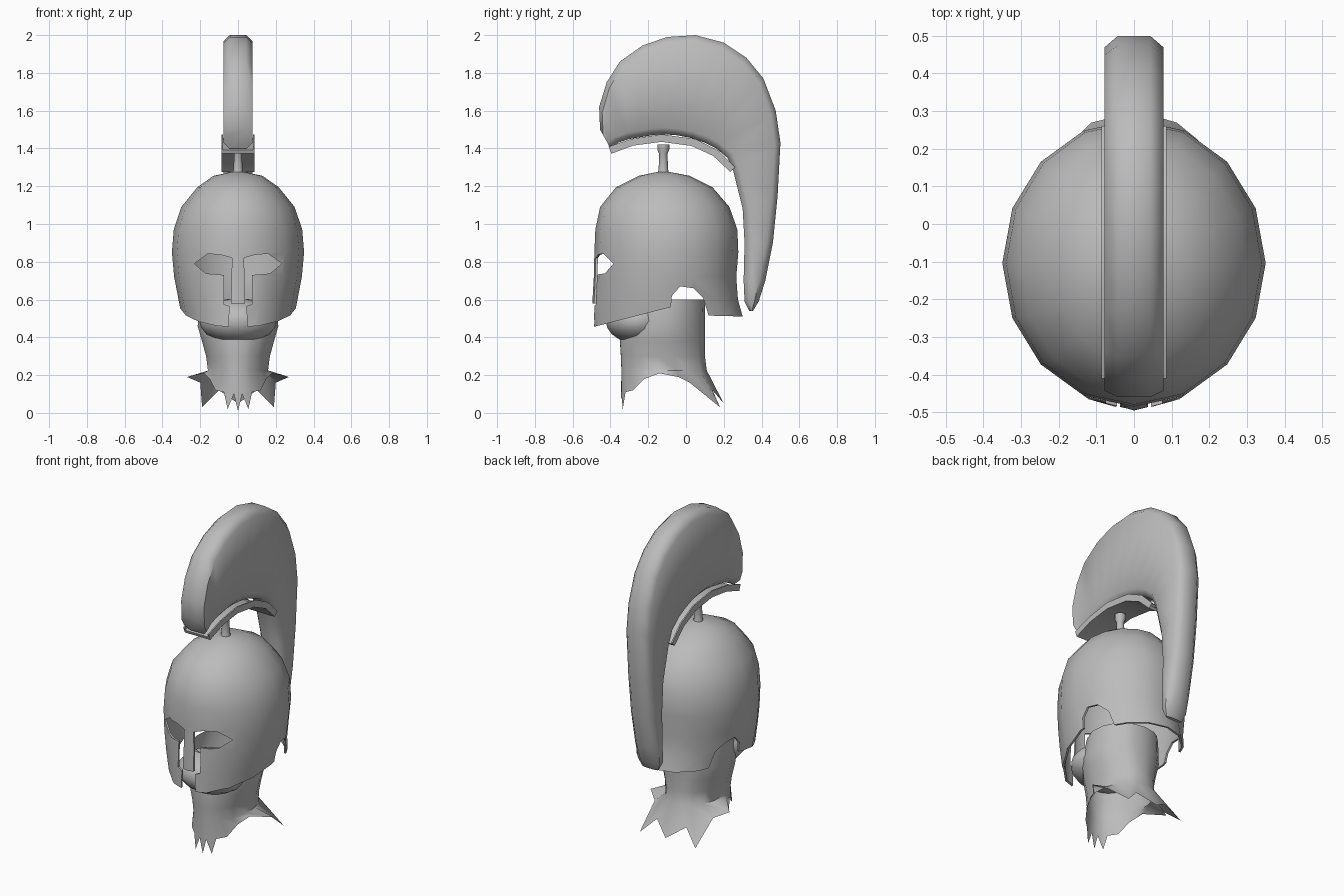
import bpy
import bmesh
from math import atan2, cos, pi, radians, sin

default = bpy.data.objects.get("Cube")
if default:
    bpy.data.objects.remove(default, do_unlink=True)

grey = bpy.data.materials.new("plain_grey")
grey.use_nodes = True
colour = (0.5, 0.5, 0.5, 1)
grey.diffuse_color = colour
grey.node_tree.nodes["Principled BSDF"].inputs["Base Color"].default_value = colour

MID_Y = -0.12


def finish(name, bm, angle=40):
    """Turn a bmesh into a shaded, coloured object."""
    bmesh.ops.recalc_face_normals(bm, faces=bm.faces)
    mesh = bpy.data.meshes.new(name)
    bm.to_mesh(mesh)
    bm.free()
    mesh.materials.append(grey)
    obj = bpy.data.objects.new(name, mesh)
    bpy.context.collection.objects.link(obj)
    smooth(obj, angle)
    return obj


def smooth(obj, angle):
    bpy.ops.object.select_all(action="DESELECT")
    obj.select_set(True)
    bpy.context.view_layer.objects.active = obj
    bpy.ops.object.shade_smooth_by_angle(angle=radians(angle))


def loft(rings, closed=True, cap_start=False, cap_end=False):
    """Skin a list of equally long point rings."""
    bm = bmesh.new()
    rows = [[bm.verts.new(p) for p in ring] for ring in rings]
    for a, b in zip(rows, rows[1:]):
        n = len(a)
        for i in range(n if closed else n - 1):
            j = (i + 1) % n
            bm.faces.new((a[i], a[j], b[j], b[i]))
    if cap_start:
        bm.faces.new(rows[0])
    if cap_end:
        bm.faces.new(rows[-1])
    return bm


def oval(z, rx, front, back, angles):
    mid, ry = (front + back) / 2, (back - front) / 2
    return [(rx * sin(a), mid - ry * cos(a), z) for a in angles]


def cut(obj, name, start, end):
    """Subtract the prism between two outlines, then drop the cutter."""
    cutter = finish(name, loft([start, end], True, True, True))
    cutter.hide_render = True
    mod = obj.modifiers.new(name, "BOOLEAN")
    mod.operation, mod.solver, mod.object = "DIFFERENCE", "EXACT", cutter
    apply_modifiers(obj)
    bpy.data.objects.remove(cutter, do_unlink=True)


def apply_modifiers(obj):
    graph = bpy.context.evaluated_depsgraph_get()
    graph.update()
    mesh = bpy.data.meshes.new_from_object(obj.evaluated_get(graph))
    obj.modifiers.clear()
    obj.data = mesh


# Helmet bowl: sixteen-sided rings of height, half width, front and back
bowl = [(1.278, .02, -.14, -.1), (1.255, .13, -.25, .02), (1.195, .215, -.37, .14),
        (1.09, .3, -.455, .23), (.97, .34, -.48, .272), (.85, .35, -.485, .277),
        (.72, .338, -.488, .266), (.6, .315, -.495, .275), (.42, .28, -.5, .325)]
around = [2 * pi * i / 16 for i in range(16)]
helmet = finish("helmet", loft([oval(*r, around) for r in bowl], cap_start=True))
shell = helmet.modifiers.new("thickness", "SOLIDIFY")
shell.thickness, shell.offset = 0.012, -1
apply_modifiers(helmet)

# Lower rim with slanted cheeks and an arch over each ear
rim = [(-.7, .4), (-.49, .455), (-.08, .56), (-.075, .62), (-.03, .67), (.04, .66),
       (.09, .61), (.12, .515), (.5, .505), (.5, .2), (-.7, .2)]
cut(helmet, "rim_cutter", [(-1, y, z) for y, z in rim], [(1, y, z) for y, z in rim])

# Almond eyes joined to the slits beside the nose guard
half = [(.05, .4), (.045, .565), (.075, .575), (.075, .73), (.17, .738), (.232, .79),
        (.16, .842), (.09, .837), (.032, .82), (.037, .58)]
face = half + [(-x, z) for x, z in reversed(half)]
cut(helmet, "face_cutter", [(x, -1, z) for x, z in face], [(x, -.2, z) for x, z in face])
smooth(helmet, 40)

# Neck ending in a torn, flared edge
torn = [(0, -.345, .01), (.022, -.342, .1), (.055, -.335, .02), (.075, -.32, .11),
        (.12, -.28, .12), (.15, -.22, .18), (.18, -.14, .21), (.27, -.04, .19),
        (.2, .02, .16), (.19, .18, .03), (.1, .14, .12)]
edge = torn + [(0, .2, .05)] + [(-x, y, z) for x, y, z in reversed(torn[1:])]
bearings = [atan2(x, MID_Y - y) for x, y, z in edge]
column = [(.6, .2, -.3, .1), (.46, .215, -.34, .1), (.38, .192, -.35, .1),
          (.3, .17, -.345, .1), (.225, .16, -.342, .11)]
finish("neck", loft([oval(*r, bearings) for r in column] + [edge]), 60)

# Jaw showing beneath the cheek guards
bm = bmesh.new()
bmesh.ops.create_uvsphere(bm, u_segments=16, v_segments=10, radius=1)
for v in bm.verts:
    v.co = (v.co.x * .205, v.co.y * .17 - .255, v.co.z * .12 + .487)
finish("jaw", bm, 60)

# Crest: pairs of inner and outer points swept from brow to tail
crest_path = [(-.4, 1.4, -.455, 1.5), (-.36, 1.43, -.46, 1.62), (-.3, 1.45, -.42, 1.75),
              (-.24, 1.46, -.35, 1.86), (-.18, 1.47, -.23, 1.945), (-.12, 1.475, -.1, 1.99),
              (-.05, 1.47, .05, 2), (.03, 1.455, .2, 1.96), (.1, 1.43, .32, 1.88),
              (.16, 1.4, .41, 1.77), (.22, 1.35, .475, 1.6), (.25, 1.28, .5, 1.43),
              (.3, 1.08, .485, 1.15), (.31, .9, .46, .9), (.305, .7, .42, .7),
              (.31, .59, .385, .59), (.335, .54, .355, .54)]


def crest_section(y0, z0, y1, z1):
    length = ((y1 - y0) ** 2 + (z1 - z0) ** 2) ** .5
    bevel = min(.035 / length, .3)
    wide = min(.078, .045 + length * .4)
    side = [(0, .6), (bevel, 1), (1 - bevel, 1), (1, .55)]
    loop = side + [(t, -w) for t, w in reversed(side)]
    return [(w * wide, y0 + (y1 - y0) * t, z0 + (z1 - z0) * t) for t, w in loop]


finish("crest", loft([crest_section(*p) for p in crest_path], True, True, True), 50)

# Curved channel holding the crest
upper = [(-.41, 1.41), (-.29, 1.45), (-.13, 1.475), (.05, 1.45), (.17, 1.39), (.26, 1.3)]
lower = [(-.395, 1.372), (-.28, 1.415), (-.13, 1.435), (.03, 1.413), (.145, 1.36), (.235, 1.275)]
W, INNER = .087, .079
channel = []
for (yu, zu), (yl, zl) in zip(upper, lower):
    yf, zf = (yu + yl) / 2, (zu + zl) / 2
    channel.append([(-W, yl, zl), (-W, yu, zu), (-INNER, yu, zu), (-INNER, yf, zf),
                    (INNER, yf, zf), (INNER, yu, zu), (W, yu, zu), (W, yl, zl)])
finish("crest_holder", loft(channel, True, True, True), 30)

# Post between bowl and channel
post = [(1.26, .032), (1.29, .025), (1.37, .022), (1.395, .032), (1.42, .032)]
steps = [2 * pi * i / 10 for i in range(10)]
finish("crest_post", loft([oval(z, r, MID_Y - r, MID_Y + r, steps) for z, r in post],
                          True, True, True), 40)
